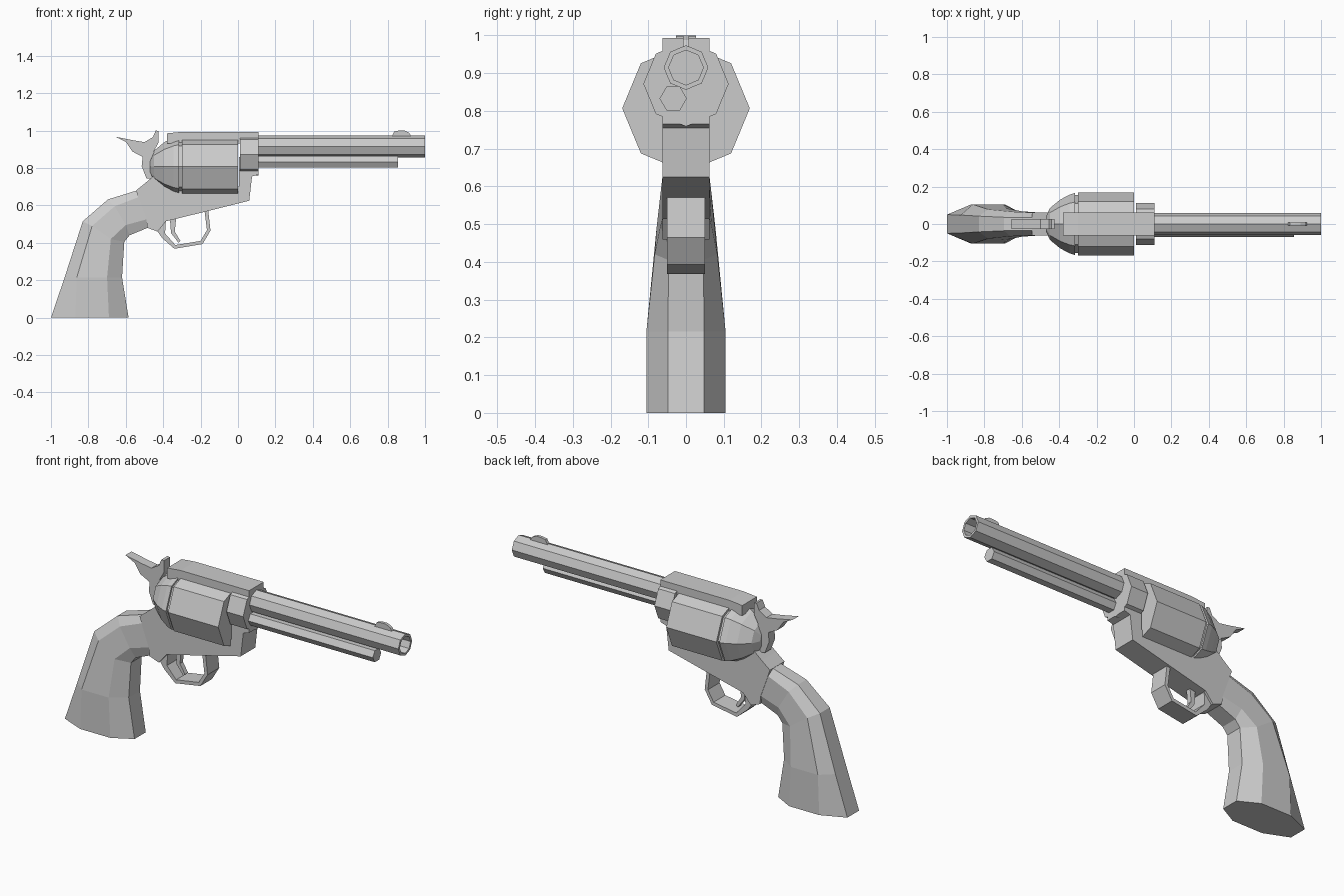
import bpy, bmesh
from math import cos, sin, pi


def finish(name, bm):
    bmesh.ops.recalc_face_normals(bm, faces=bm.faces)
    me = bpy.data.meshes.new(name)
    bm.to_mesh(me)
    bm.free()
    ob = bpy.data.objects.new(name, me)
    bpy.context.collection.objects.link(ob)
    return ob


def loft(name, rings, closed=False):
    """Skin a series of equal-length rings; cap the ends or join them in a loop."""
    bm = bmesh.new()
    vs = [[bm.verts.new(p) for p in r] for r in rings]
    n = len(vs[0])
    pairs = list(zip(vs, vs[1:])) + ([(vs[-1], vs[0])] if closed else [])
    for a, b in pairs:
        for i in range(n):
            j = (i + 1) % n
            bm.faces.new((a[i], a[j], b[j], b[i]))
    if not closed:
        bm.faces.new(vs[0])
        bm.faces.new(vs[-1])
    return finish(name, bm)


def plate(name, pts, half):
    """Side profile (x, z) given thickness along y."""
    return loft(name, [[(x, y, z) for x, z in pts] for y in (-half, half)])


def turned(name, profile, z, y=0, sides=8, closed=False):
    """Low-sided solid along x from (x, radius) pairs."""
    rings = [[(x, y + r * cos(2 * pi * i / sides), z + r * sin(2 * pi * i / sides))
              for i in range(sides)] for x, r in profile]
    return loft(name, rings, closed)


# Barrel with open bore, and the rod housing beneath it
turned("barrel", [(0.05, 0.059), (1, 0.059), (1, 0.046), (0.6, 0.046), (0.05, 0.03)],
       0.915, closed=True)
turned("bore_end", [(0.58, 0.05), (0.62, 0.05)], 0.915)
turned("ejector_rod", [(0.05, 0.036), (0.855, 0.036)], 0.833, y=-0.034, sides=6)
turned("barrel_collar", [(0.01, 0.113), (0.11, 0.113)], 0.872)

# Rotating cylinder, its rear step and the domed recoil shield
turned("cylinder", [(-0.3, 0.169), (0, 0.169)], 0.807)
turned("cylinder_step", [(-0.33, 0.155), (-0.29, 0.155)], 0.807)
turned("recoil_shield", [(-0.315, 0.166), (-0.345, 0.157), (-0.395, 0.13),
                         (-0.45, 0.085), (-0.47, 0.04)], 0.807)

# Frame: top strap and lower body
plate("top_strap", [(-0.38, 0.93), (0.0, 0.93), (0.11, 0.93), (0.11, 0.993),
                    (-0.3, 0.993), (-0.38, 0.985)], 0.0625)
plate("frame", [(-0.43, 0.78), (-0.46, 0.75), (-0.495, 0.72), (-0.545, 0.68),
                (-0.53, 0.635), (-0.49, 0.525), (-0.485, 0.48), (-0.43, 0.46),
                (-0.385, 0.515), (-0.16, 0.57), (0.06, 0.625), (0.075, 0.755),
                (0.11, 0.765), (0.11, 0.86), (0.005, 0.86), (0.005, 0.70),
                (-0.31, 0.70), (-0.34, 0.78)], 0.062)

# Front sight
plate("front_sight", [(0.82, 0.965), (0.835, 0.995), (0.86, 1.0), (0.89, 1.0),
                      (0.915, 0.988), (0.93, 0.965)], 0.008)

# Hammer with thumb spur
plate("hammer", [(-0.655, 0.967), (-0.56, 0.948), (-0.5, 0.938), (-0.455, 0.965),
                 (-0.44, 1.0), (-0.425, 0.998), (-0.425, 0.935), (-0.45, 0.89),
                 (-0.44, 0.8), (-0.45, 0.74), (-0.49, 0.745), (-0.515, 0.81),
                 (-0.51, 0.86), (-0.565, 0.888), (-0.6, 0.94)], 0.026)

# Trigger guard and trigger
plate("trigger_guard", [(-0.16, 0.58), (-0.147, 0.465), (-0.19, 0.393), (-0.34, 0.368),
                        (-0.405, 0.425), (-0.44, 0.475), (-0.385, 0.53), (-0.39, 0.45),
                        (-0.335, 0.388), (-0.2, 0.41), (-0.166, 0.468), (-0.18, 0.58)], 0.05)
plate("trigger", [(-0.365, 0.54), (-0.33, 0.54), (-0.338, 0.46), (-0.308, 0.41),
                  (-0.318, 0.4), (-0.358, 0.452)], 0.013)

# Grip: each section runs back, back side, front side, front as (x, z, half width)
sections = [
    [(-1, 0, .05), (-.87, 0, .105), (-.69, 0, .105), (-.585, 0, .048)],
    [(-.927, .215, .048), (-.862, .215, .105), (-.70, .215, .105), (-.62, .215, .048)],
    [(-.83, .515, .042), (-.78, .49, .078), (-.68, .42, .083), (-.608, .405, .046)],
    [(-.695, .632, .036), (-.66, .595, .066), (-.60, .495, .068), (-.58, .44, .046)],
    [(-.54, .68, .034), (-.53, .645, .06), (-.49, .525, .06), (-.483, .48, .046)],
]
loft("grip", [[(x, -w, z) for x, z, w in s] + [(x, w, z) for x, z, w in reversed(s)]
              for s in sections])
